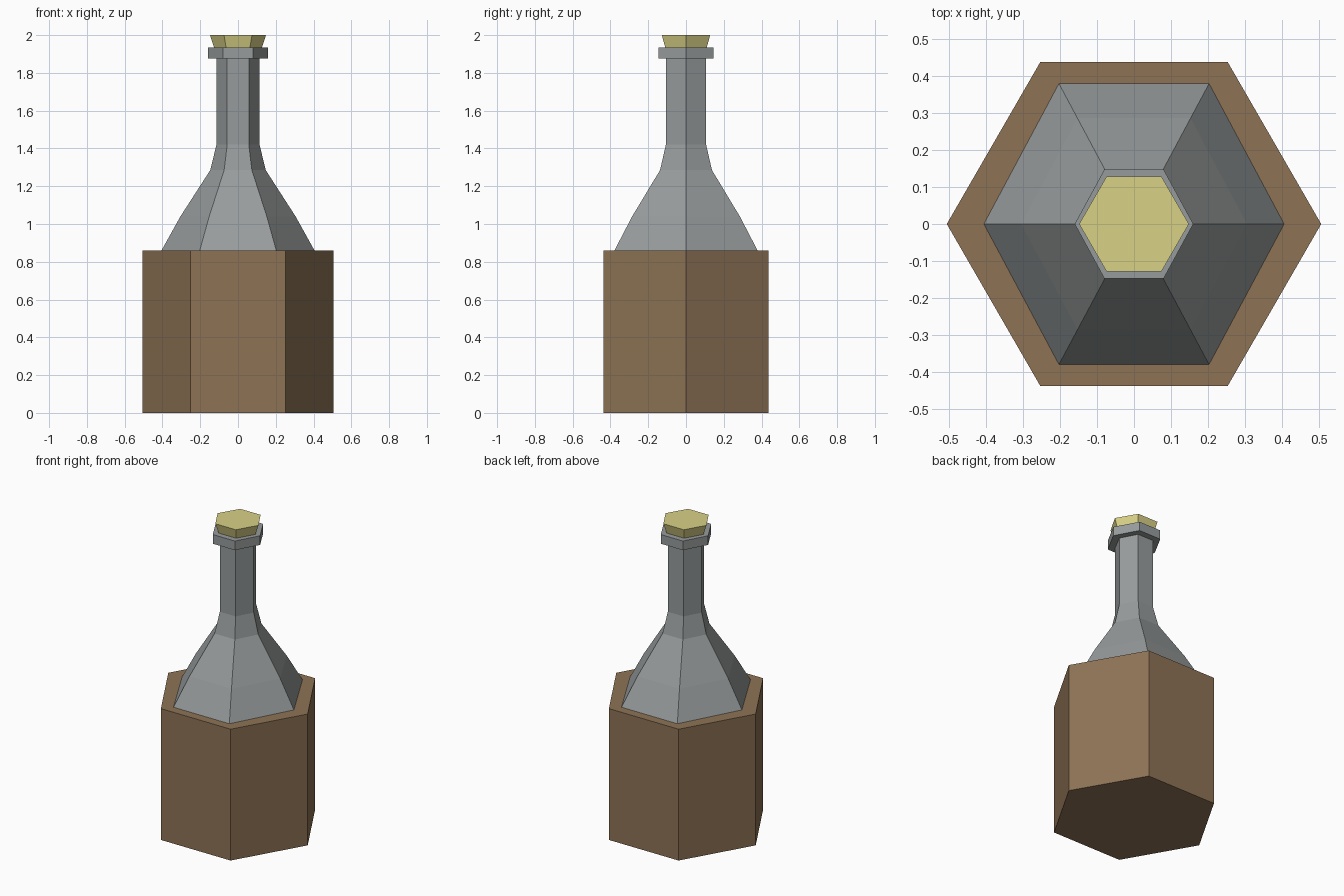
import bpy, bmesh
from math import cos, sin, pi

cube = bpy.data.objects.get("Cube")
if cube:
    bpy.data.objects.remove(cube)

SIDES = 6


def material(name, color):
    mat = bpy.data.materials.new(name)
    mat.use_nodes = True
    mat.diffuse_color = (*color, 1)
    mat.node_tree.nodes["Principled BSDF"].inputs["Base Color"].default_value = (*color, 1)
    return mat


def lathe(name, profile, mat, depth=1.0):
    """Six-sided closed solid from (radius, height) pairs, stretched in y by depth."""
    bm = bmesh.new()
    rings = []
    for r, z in profile:
        rings.append([bm.verts.new((r * cos(2 * pi * i / SIDES),
                                    r * sin(2 * pi * i / SIDES) * depth, z))
                      for i in range(SIDES)])
    for low, high in zip(rings, rings[1:]):
        for i in range(SIDES):
            j = (i + 1) % SIDES
            bm.faces.new((low[i], low[j], high[j], high[i]))
    bm.faces.new(rings[0][::-1])
    bm.faces.new(rings[-1])
    mesh = bpy.data.meshes.new(name)
    bm.to_mesh(mesh)
    bm.free()
    mesh.materials.append(mat)
    obj = bpy.data.objects.new(name, mesh)
    bpy.context.collection.objects.link(obj)
    return obj


wood = material("brown wood", (0.27, 0.17, 0.09))
glass = material("grey glass", (0.31, 0.33, 0.33))
cork = material("pale yellow cork", (0.70, 0.64, 0.24))

# Wooden holder
lathe("holder", [(0.505, 0), (0.505, 0.86)], wood)

# Bottle shoulder and neck, slightly deeper than wide
lathe("bottle", [(0.41, 0.85), (0.405, 0.86), (0.305, 1.04), (0.147, 1.285),
                 (0.114, 1.42), (0.114, 1.88)], glass, 1.08)

# Lip around the mouth
lathe("bottle_lip", [(0.16, 1.875), (0.16, 1.935)], glass, 1.06)

# Stopper, wider at the top
lathe("stopper", [(0.122, 1.92), (0.148, 2.0)], cork)
